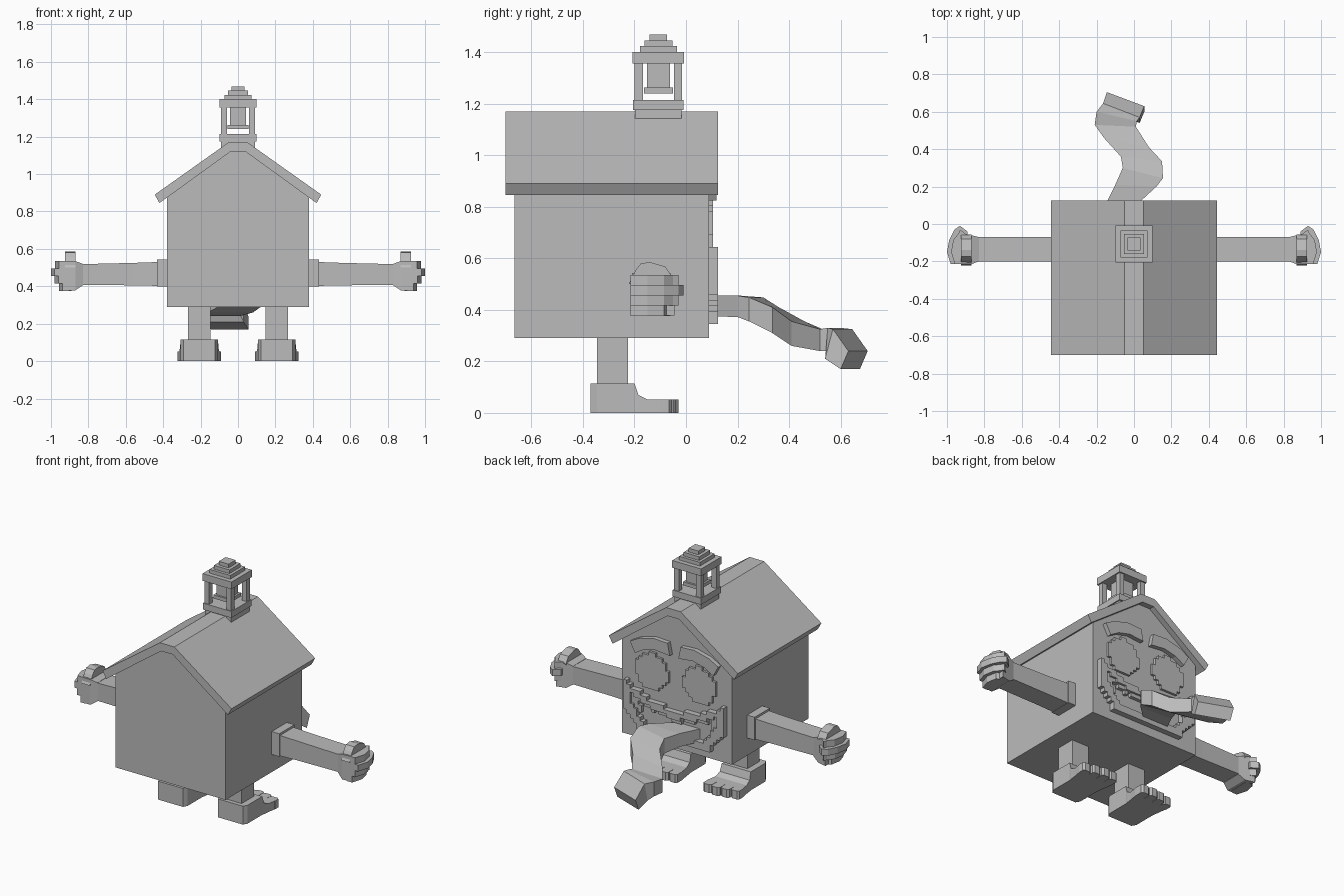
import bpy, bmesh, math

cube = bpy.data.objects.get("Cube")
if cube:
    bpy.data.objects.remove(cube, do_unlink=True)

grey = bpy.data.materials.new("plain_grey")
grey.use_nodes = True
COLOUR = (0.5, 0.5, 0.5, 1)
grey.diffuse_color = COLOUR
grey.node_tree.nodes["Principled BSDF"].inputs["Base Color"].default_value = COLOUR


def finish(name, bm, side=1):
    """Mirror to the wanted side, fix normals and link the object."""
    for v in bm.verts:
        v.co.x *= side
    bmesh.ops.recalc_face_normals(bm, faces=bm.faces)
    me = bpy.data.meshes.new(name)
    bm.to_mesh(me)
    bm.free()
    me.materials.append(grey)
    ob = bpy.data.objects.new(name, me)
    bpy.context.collection.objects.link(ob)
    return ob


def loft(name, rings, side=1):
    """Skin closed rings of points, capped at both ends."""
    bm = bmesh.new()
    vs = [[bm.verts.new(p) for p in ring] for ring in rings]
    n = len(vs[0])
    for a, b in zip(vs, vs[1:]):
        for i in range(n):
            j = (i + 1) % n
            bm.faces.new((a[i], a[j], b[j], b[i]))
    bm.faces.new(vs[0])
    bm.faces.new(vs[-1])
    return finish(name, bm, side)


def prism(name, axis, pts, lo, hi, side=1):
    """Extrude a flat outline along one axis."""
    place = {"x": lambda p, t: (t, p[0], p[1]),
             "y": lambda p, t: (p[0], t, p[1]),
             "z": lambda p, t: (p[0], p[1], t)}[axis]
    return loft(name, [[place(p, t) for p in pts] for t in (lo, hi)], side)


def rect(a0, a1, b0, b1):
    return [(a0, b0), (a1, b0), (a1, b1), (a0, b1)]


def box(name, x0, x1, y0, y1, z0, z1, side=1):
    return prism(name, "z", rect(x0, x1, y0, y1), z0, z1, side)


def pixel_plate(name, inside, y0, y1, cell=0.023):
    """Stepped plate on the face wall made of every square cell that passes a rule."""
    bm = bmesh.new()
    verts = {}

    def vert(i, k):
        if (i, k) not in verts:
            verts[i, k] = bm.verts.new((i * cell, y0, k * cell))
        return verts[i, k]

    for i in range(-18, 18):
        for k in range(10, 45):
            if inside((i + 0.5) * cell, (k + 0.5) * cell):
                bm.faces.new((vert(i, k), vert(i + 1, k), vert(i + 1, k + 1), vert(i, k + 1)))
    ext = bmesh.ops.extrude_face_region(bm, geom=bm.faces[:], use_keep_orig=True)
    for v in ext["geom"]:
        if isinstance(v, bmesh.types.BMVert):
            v.co.y = y1
    bmesh.ops.dissolve_limit(bm, angle_limit=0.01, verts=bm.verts, edges=bm.edges)
    return finish(name, bm)


# House body and roof
WALL = 0.09
prism("house_body", "y", [(-.38, .29), (.38, .29), (.38, .874), (.04, 1.125),
                          (-.04, 1.125), (-.38, .874)], -.665, WALL)
slope = [(.05, 1.17), (.445, .89), (.42, .845), (.04, 1.12)]
prism("roof", "y", slope[:3] + slope[3:] + [(-x, z) for x, z in reversed(slope)], -.70, .125)

# Bell tower on the ridge
TY = -.107


def slab(name, half, z0, z1):
    box(name, -half, half, TY - half, TY + half, z0, z1)


slab("tower_foot", .09, 1.10, 1.175)
slab("tower_floor", .098, 1.175, 1.215)
slab("tower_ceiling", .1, 1.355, 1.40)
for n, half in enumerate((.072, .054, .034)):
    slab("tower_cap_step", half, 1.40 + n * .023, 1.423 + n * .023)
for sx in (-1, 1):
    for sy in (-1, 1):
        cx, cy = sx * .076, TY + sy * .076
        box("tower_post", cx - .016, cx + .016, cy - .016, cy + .016, 1.21, 1.36)
slab("bell_rim", .056, 1.24, 1.262)
slab("bell", .044, 1.262, 1.355)

# Face: eyes and brows
for side, label in ((1, "left"), (-1, "right")):
    pixel_plate(label + "_eye",
                lambda x, z: math.hypot(x - side * .165, z - .73) < .112, WALL, .105)
    prism(label + "_brow", "y", [(.27, .825), (.305, .89), (.24, .925), (.14, .95), (.045, .945),
                                 (.03, .87), (.13, .88), (.21, .86)], WALL, .118, side)


# Mouth: raised rim, teeth along the upper lip
def mouth(x, z, inset=0):
    ax = abs(x)
    top = .535 + .9 * x * x - inset
    bottom = .34 + inset + max(0, ax - .23 + inset) * 1.2
    return ax < .345 - inset and bottom < z < top


pixel_plate("mouth_rim", lambda x, z: mouth(x, z) and not mouth(x, z, .042), WALL, .125)
pixel_plate("teeth", lambda x, z: mouth(x, z, .04) and not mouth(x, z - .0, .065)
            and z > .45 and int((x + 1) / .023) % 4 != 0, WALL, .112)

# Wavy tongue: left edge, right edge, top and bottom height, backward lean of the underside
tongue = [((-.16, .09), (.00, .09), .455, .375, 0),
          ((-.10, .21), (.12, .20), .455, .372, 0),
          ((-.06, .30), (.155, .245), .448, .355, 0),
          ((-.07, .36), (.15, .335), .41, .31, 0),
          ((-.16, .46), (.08, .41), .355, .26, 0),
          ((-.21, .53), (.01, .52), .325, .24, 0),
          ((-.20, .60), (.015, .55), .33, .24, 0),
          ((-.165, .645), (.03, .57), .325, .21, .03),
          ((-.145, .705), (.055, .63), .24, .17, .03)]
loft("tongue", [[(*l, top), (*r, top), (r[0], r[1] - lean, low), (l[0], l[1] - lean, low)]
                for l, r, top, low, lean in tongue])

# Limbs, mirrored to both sides
for side, label in ((1, "left"), (-1, "right")):
    # Arm with shoulder cuff
    box(label + "_shoulder_cuff", .37, .432, -.21, -.06, .40, .543, side)

    def x_rings(stations):
        return [[(x, y, z) for y, z in rect(*r)] for x, *r in stations]

    loft(label + "_arm", x_rings([(.42, -.202, -.068, .402, .53),
                                  (.56, -.20, -.07, .405, .525),
                                  (.85, -.20, -.07, .408, .518)]), side)
    # Fist: palm, four curled fingers, thumb on top
    loft(label + "_palm", x_rings([(.83, -.20, -.07, .405, .52),
                                   (.87, -.215, -.06, .378, .535),
                                   (.93, -.215, -.045, .378, .535)]), side)
    for n, (tip, end) in enumerate(((.958, -.05), (.98, -.03), (1.0, -.01), (.978, -.03))):
        z = .376 + n * .04
        prism(label + "_finger", "z",
              [(.89, -.2), (.905, -.215), (tip - .02, -.215), (tip, -.15), (tip - .012, -.085),
               (tip - .04, end - .02), (.93, end), (.89, end - .03)], z, z + .04, side)
    prism(label + "_thumb", "x", [(-.222, .50), (-.195, .555), (-.175, .58), (-.14, .585),
                                  (-.08, .568), (-.055, .53), (-.07, .50)], .868, .925, side)

    # Leg and foot
    box(label + "_leg", .147, .267, -.345, -.225, .10, .295, side)
    CX = .207
    foot = [(-.37, .085, .115), (-.345, .1, .115), (-.2, .1, .115), (-.185, .103, .07),
            (-.15, .107, .052), (-.09, .117, .052)]
    loft(label + "_foot", [[(x, y, z) for x, z in rect(CX - w, CX + w, 0, top)]
                           for y, w, top in foot], side)
    for n, tip in enumerate((-.035, -.03, -.04, -.055)):
        x = CX - .117 + n * .059
        prism(label + "_toe", "z", [(x, -.1), (x + .057, -.1), (x + .057, tip - .01),
                                    (x + .045, tip), (x + .012, tip), (x, tip - .01)],
              0, .052, side)
